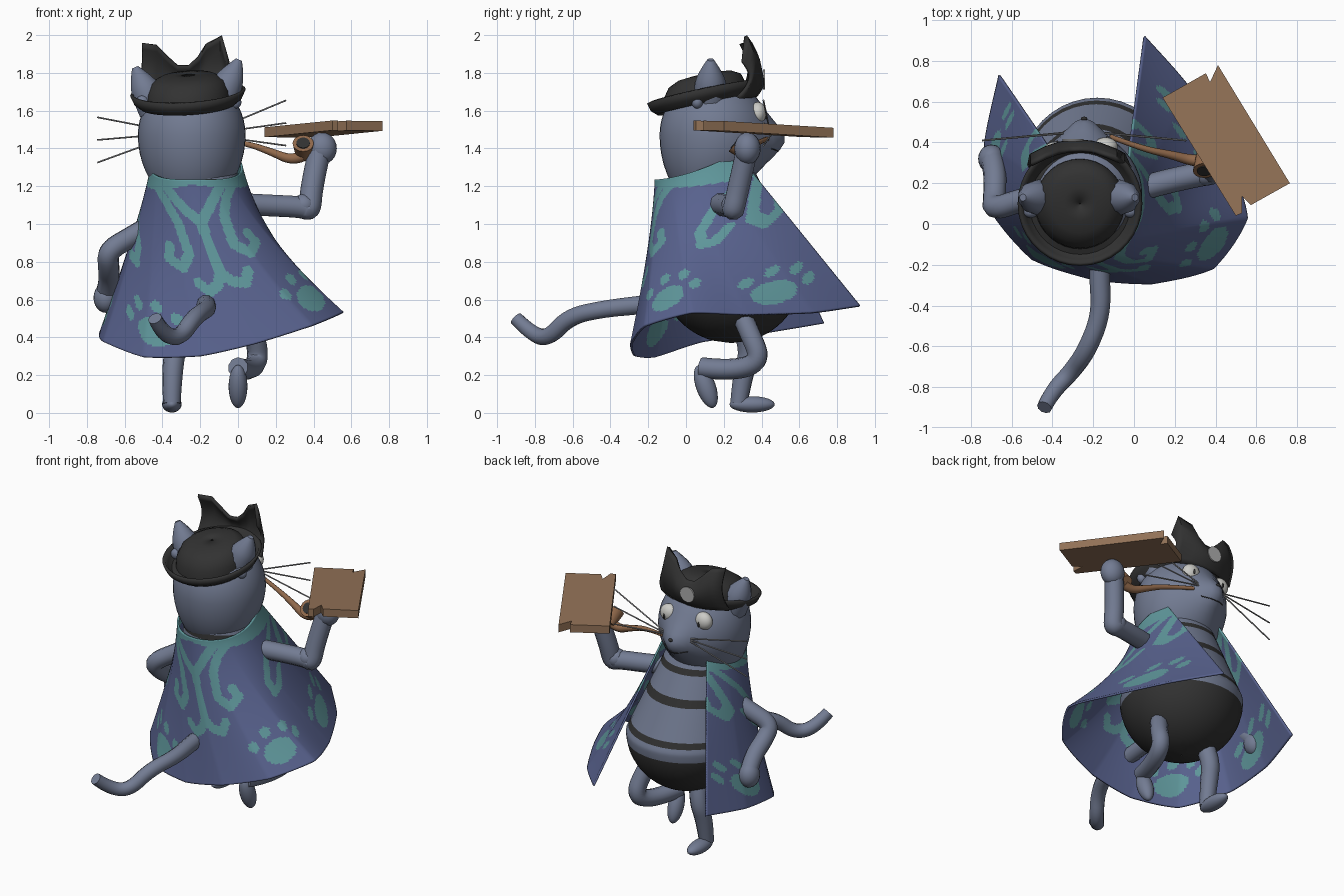
import bpy, bmesh
from math import sin, cos, pi, sqrt, exp, radians
from mathutils import Vector

old = bpy.data.objects.get("Cube")
if old:
    bpy.data.objects.remove(old)


def material(name, r, g, b):
    m = bpy.data.materials.new(name)
    m.use_nodes = True
    m.diffuse_color = (r, g, b, 1)
    node = next(n for n in m.node_tree.nodes if n.type == 'BSDF_PRINCIPLED')
    node.inputs["Base Color"].default_value = (r, g, b, 1)
    node.inputs["Roughness"].default_value = 0.8
    return m


fur = material("grey blue fur", .17, .20, .29)
dark = material("charcoal", .032, .032, .032)
cloth = material("indigo cloth", .098, .122, .27)
teal = material("teal pattern", .115, .31, .33)
wood = material("plank wood", .29, .168, .095)
briar = material("pipe wood", .28, .14, .07)
white = material("eye white", .6, .6, .57)
grey = material("whisker grey", .27, .27, .28)
badge_grey = material("badge grey", .42, .42, .42)


def finish(ob, *mats, smooth=True, angle=40):
    ob.data.materials.clear()
    for m in mats:
        ob.data.materials.append(m)
    bpy.ops.object.select_all(action='DESELECT')
    ob.select_set(True)
    bpy.context.view_layer.objects.active = ob
    if smooth:
        bpy.ops.object.shade_smooth_by_angle(angle=radians(angle))
    return ob


def grid(name, rows, mats, closed=False, rule=None, thick=0, angle=40):
    """Skin a list of point rows; rule(row, column, centre) picks the material."""
    bm = bmesh.new()
    vs = [[bm.verts.new(p) for p in row] for row in rows]
    n = len(rows[0])
    for i in range(len(rows) - 1):
        for j in range(n if closed else n - 1):
            k = (j + 1) % n
            f = bm.faces.new((vs[i][j], vs[i][k], vs[i + 1][k], vs[i + 1][j]))
            if rule:
                f.material_index = rule(i, j, f.calc_center_median())
    bmesh.ops.recalc_face_normals(bm, faces=bm.faces)
    me = bpy.data.meshes.new(name)
    bm.to_mesh(me)
    bm.free()
    ob = bpy.data.objects.new(name, me)
    bpy.context.collection.objects.link(ob)
    indices = [p.material_index for p in me.polygons]
    finish(ob, *mats, angle=angle)
    me.polygons.foreach_set("material_index", indices)
    if thick:
        mod = ob.modifiers.new("thickness", 'SOLIDIFY')
        mod.thickness = thick
        mod.offset = 0
    return ob


def tube(name, pts, radius, mat, taper=None):
    cu = bpy.data.curves.new(name, 'CURVE')
    cu.dimensions = '3D'
    cu.bevel_depth = radius
    cu.bevel_resolution = 3
    cu.use_fill_caps = True
    sp = cu.splines.new('NURBS')
    sp.points.add(len(pts) - 1)
    for i, p in enumerate(pts):
        sp.points[i].co = (*p, 1)
        sp.points[i].radius = taper[i] if taper else 1
    sp.use_endpoint_u = True
    sp.order_u = min(3, len(pts))
    sp.resolution_u = 6
    ob = bpy.data.objects.new(name, cu)
    bpy.context.collection.objects.link(ob)
    bpy.ops.object.select_all(action='DESELECT')
    ob.select_set(True)
    bpy.context.view_layer.objects.active = ob
    bpy.ops.object.convert(target='MESH')
    ob = bpy.context.view_layer.objects.active
    ob.name = name
    return finish(ob, mat)


def ball(name, at, size, mat, rot=(0, 0, 0)):
    bpy.ops.mesh.primitive_uv_sphere_add(segments=20, ring_count=12, location=at, rotation=rot)
    ob = bpy.context.object
    ob.name = name
    ob.scale = size
    return finish(ob, mat)


def cone(name, at, r1, r2, depth, mat, rot):
    bpy.ops.mesh.primitive_cone_add(vertices=16, radius1=r1, radius2=r2, depth=depth,
                                    location=at, rotation=rot)
    ob = bpy.context.object
    ob.name = name
    return finish(ob, mat)


# Egg-shaped body, dark below with stripes above
def body_ring(z):
    t = max(0, (z - .75) / .55)
    r = .38 - .165 * t if t else .38 * sqrt(max(.0001, 1 - ((.75 - z) / .38) ** 2))
    return [(-.18 - .05 * t + r * cos(a), .24 - .10 * t + r * sin(a), z)
            for a in (2 * pi * k / 40 for k in range(40))]


def stripes(i, j, c):
    return int(c.z < .695 or any(abs(c.z - s) < .022 for s in (.80, 1.04, 1.22)))


grid("body", [body_ring(.37 + .0124 * k) for k in range(76)], [fur, dark], True, stripes)


# Head with a pointed muzzle, its nape running down into the collar
def head_point(nx, nz, lift=0.0, ny=None):
    if ny is None:
        ny = sqrt(max(0, 1 - nx * nx - nz * nz))
    push = .085 * exp(-(nx * nx + (nz + .08) ** 2) / .12) if ny > 0 else 0
    depth = .31 + (.1 * max(0, min(1, .6 - ny)) if nz < 0 else 0)
    return Vector((-.245 + .285 * nx, .15 + .29 * ny + push + lift, 1.47 + depth * nz))


grid("head", [[head_point(sin(p) * cos(a), cos(p), 0, sin(p) * sin(a))
               for a in (2 * pi * k / 40 for k in range(40))]
              for p in (.001 + (pi - .002) * k / 24 for k in range(25))], [fur], True)

# Face: nose, mouth, eyes, whiskers and ears
ball("nose", head_point(0, .03, 0), (.016, .01, .01), dark)
tube("mouth", [head_point(x / 10, -.28 + .01 * abs(x) ** 1.5, 0) for x in range(-3, 4)], .003, dark)
for side, label in ((-1, "left"), (1, "right")):
    eye = head_point(.43 * side - .06, .38, -.02)
    ball(label + "_eye", eye, (.06, .045, .058), white)
    ball(label + "_pupil", eye + Vector((.008, .042, -.012)), (.007, .008, .018), dark)
    for k in (-1, 0, 1):
        root = head_point(.36 * side, .03 + .03 * k)
        tip = (-.245 + .5 * side, .41, 1.49 + .12 * k + .045 * side)
        tube(label + "_whisker", [root, tip], .0045, grey)
    rise = .02 * side
    tube(label + "_ear", [(-.27 + x * side, .13, z + rise) for x, z in
                          ((.17, 1.62), (.205, 1.70), (.245, 1.78), (.275, 1.85))],
         .09, fur, [1, 1, .75, .2])
    ball(label + "_ear_root", (-.262 + .245 * side, .06, 1.645), (.035, .03, .035), fur)


# Hat: crown and curled brim as one lathe, tilted back
def hat_ring(r, z):
    ring = []
    for k in range(36):
        x, y = r * cos(k * pi / 18), r * sin(k * pi / 18)
        ring.append((-.265 + x, .10 + y, z + .2 * y + .06 * x))
    return ring


hat_profile = [(.002, 1.785), (.08, 1.782), (.14, 1.775), (.185, 1.752), (.21, 1.70), (.215, 1.645),
               (.25, 1.635), (.28, 1.66), (.298, 1.70)]
grid("hat", [hat_ring(r, z) for r, z in hat_profile], [dark], True, thick=.018, angle=50)

# Turned-up front flap of the hat with two points, its foot wrapping along the brim
crest = [(-.505, 1.955), (-.43, 1.945), (-.37, 1.88), (-.32, 1.835), (-.26, 1.835),
         (-.21, 1.88), (-.17, 1.95), (-.09, 1.995), (-.055, 1.86)]
flap = []
for k in range(11):
    s = k / 10
    row = []
    for i, (xt, zt) in enumerate(crest):
        blend = min(1, 1.6 * s) ** .7
        x = (-.52 + .063 * i) * (1 - blend) + xt * blend
        y = .36 + .045 * sin(pi * s) - 1.3 * (x + .275) ** 2
        row.append((x, y, 1.67 * (1 - s) + zt * s))
    flap.append(row)
grid("hat_flap", flap, [dark], thick=.02)
cone("hat_badge", (-.30, .413, 1.765), .052, .052, .009, badge_grey, (radians(90), 0, 0))

# Cloak: collar arc flaring to an uneven hem, open at the chest
hem = [(.05, .92, .565), (.27, .67, .53), (.46, .32, .52), (.555, .03, .53), (.39, -.215, .46),
       (.09, -.29, .365), (-.2, -.27, .30), (-.5, -.17, .295), (-.71, .08, .375),
       (-.73, .4, .42), (-.66, .73, .475)]
hem = [Vector(p) for p in hem]
COLS, ROWS = 200, 100


def hem_point(u):
    i = min(9, int(u * 10))
    f = u * 10 - i
    a, b, c, d = (hem[max(0, min(10, i + k))] for k in (-1, 0, 1, 2))
    curve = b + .5 * f * (c - a + f * (2 * a - 5 * b + 4 * c - d + f * (3 * (b - c) + d - a)))
    return (curve + b.lerp(c, f)) / 2


def cloak_point(u, t):
    a = radians(40 - 272 * u)
    y = .1 + .26 * sin(a)
    top = Vector((-.22 + .24 * cos(a), y, 1.235 + .14 * ((y + .16) / .43) ** 1.6))
    low = hem_point(u)
    flare = t ** (1 + .4 * sin(pi * u))
    return Vector((*top.lerp(low, flare).xy, top.z + (low.z - top.z) * t))


# Scrolls as paths over the unrolled cloth: (distance from spine, distance from collar)
scrolls = [[(0, .24), (0, .56), (.04, .63), (.11, .66), (.15, .60)],
           [(0, .26), (.07, .18), (.12, .1), (.16, .03)],
           [(.25, .02), (.18, .13), (.14, .25), (.14, .43), (.21, .50), (.28, .45), (.25, .38)],
           [(.76, .03), (.64, .12), (.56, .24), (.53, .42), (.57, .51), (.64, .49), (.67, .41)],
           [(.70, .1), (.73, .24), (.77, .37), (.86, .42), (.92, .36), (.88, .29)]]


def near(p, path, width):
    for a, b in zip(path, path[1:]):
        a, b = Vector(a), Vector(b)
        f = max(0, min(1, (p - a).dot(b - a) / (b - a).length_squared))
        if (p - a.lerp(b, f)).length < width:
            return True
    return False


def cloak_pattern(i, j, c):
    u, t = (j + .5) / COLS, (i + .5) / ROWS
    p = Vector((abs(u - .5) * (1.05 + 2.2 * t), t))
    if t < .03 + .24 * abs(u - .5) or (t < .72 and any(near(p, s, .031) for s in scrolls)):
        return 1
    shift = .04 if u > .5 else -.04
    for paw in (.49, 1.1):
        d = p - Vector((paw + shift, .86))
        if (d.x / .11) ** 2 + (d.y / .08) ** 2 < 1:
            return 1
        if any((d - Vector(o)).length < .036
               for o in ((-.16, -.07), (-.06, -.14), (.07, -.14), (.16, -.07))):
            return 1
    return 0


grid("cloak", [[cloak_point(j / COLS, i / ROWS) for j in range(COLS + 1)] for i in range(ROWS + 1)],
     [cloth, teal], rule=cloak_pattern, thick=.012)

# Arms: one raised under the plank, one bent at the hip
tube("raised_arm", [(-.05, .15, 1.11), (.12, .2, 1.1), (.35, .25, 1.09), (.38, .25, 1.07),
                    (.39, .28, 1.2), (.43, .32, 1.38)], .06, fur)
ball("raised_elbow", (.35, .25, 1.10), (.063, .063, .06), fur)
ball("raised_hand", (.445, .325, 1.40), (.078, .07, .085), fur)
tube("hip_arm", [(-.4, .15, 1.03), (-.55, .12, .94), (-.69, .07, .86), (-.685, .13, .78),
                 (-.68, .26, .70), (-.70, .33, .62)], .057, fur)
ball("hip_hand", (-.70, .32, .61), (.065, .07, .08), fur)

# Legs: one standing, one lifted
tube("standing_leg", [(-.29, .27, .55), (-.33, .35, .36), (-.35, .30, .2), (-.35, .28, .05)], .058,
     fur, [1.1, 1, .95, .8])
ball("standing_foot", (-.35, .35, .045), (.052, .12, .043), fur)
tube("lifted_leg", [(.03, .28, .55), (.09, .34, .42), (.11, .40, .27), (.05, .24, .22), (.0, .08, .24)],
     .055, fur)
ball("lifted_foot", (0, .105, .14), (.05, .052, .12), fur, (radians(20), 0, 0))

# Tail
tube("tail", [(-.17, .0, .60), (-.17, -.25, .57), (-.16, -.44, .55), (-.23, -.62, .51),
              (-.31, -.73, .39), (-.40, -.82, .42), (-.44, -.9, .50)], .047, fur,
     [1.1, 1.1, 1, 1, .95, .9, .8])

# Notched plank, slightly sloped
outline = [(.14, .62), (.353, .74), (.373, .696), (.412, .78), (.765, .2), (.574, .093),
           (.53, .137), (.53, .054), (.5, .04)]
bm = bmesh.new()
face = bm.faces.new([bm.verts.new((x, y, 1.488 + .02 * (x - .5) - .05 * (y - .2))) for x, y in outline])
new = bmesh.ops.extrude_face_region(bm, geom=[face])["geom"]
bmesh.ops.translate(bm, verts=[g for g in new if isinstance(g, bmesh.types.BMVert)], vec=(0, 0, .052))
bmesh.ops.recalc_face_normals(bm, faces=bm.faces)
mesh = bpy.data.meshes.new("plank")
bm.to_mesh(mesh)
bm.free()
plank = bpy.data.objects.new("plank", mesh)
bpy.context.collection.objects.link(plank)
finish(plank, wood, smooth=False)

# Pipe: stem, bowl and its dark opening
tube("pipe_stem", [(-.12, .43, 1.45), (.04, .37, 1.43), (.18, .34, 1.38), (.29, .31, 1.335),
                   (.34, .31, 1.36)], .02, briar, [.6, .7, 1, 1.4, 1.6])
tilt = (radians(50), 0, 0)
cone("pipe_bowl", (.345, .30, 1.395), .04, .056, .10, briar, tilt)
cone("pipe_opening", (.345, .2602, 1.4284), .036, .036, .006, dark, tilt)
